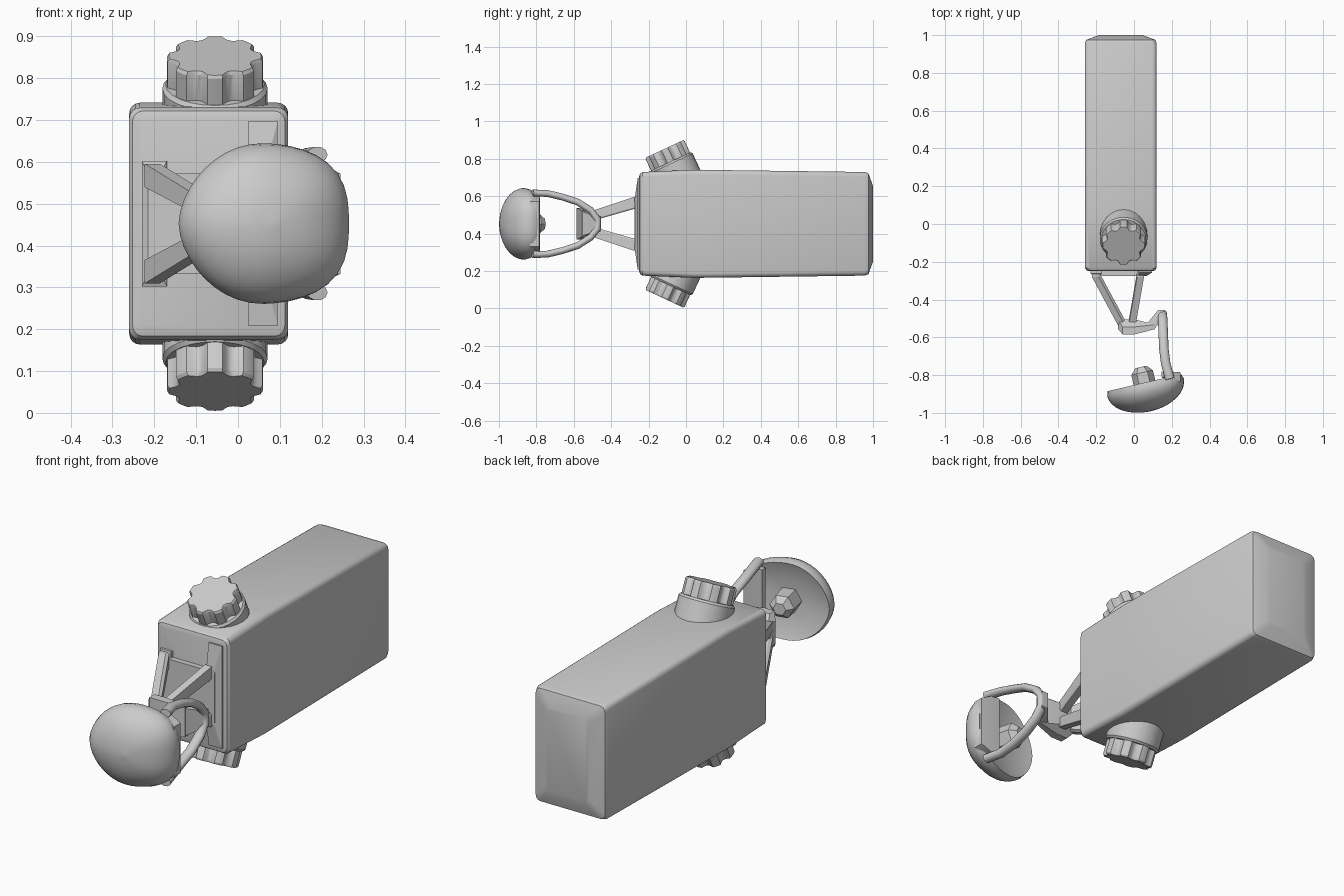
import bpy, bmesh, math
from mathutils import Vector, Matrix

cube = bpy.data.objects.get("Cube")
if cube:
    bpy.data.objects.remove(cube, do_unlink=True)

GREY = (0.6, 0.6, 0.6, 1)
mat = bpy.data.materials.new("plain grey")
mat.use_nodes = True
mat.diffuse_color = GREY
mat.node_tree.nodes["Principled BSDF"].inputs["Base Color"].default_value = GREY
MID = 0.4525  # mirror height of the whole model


def finish(name, bm, angle=30):
    bmesh.ops.recalc_face_normals(bm, faces=bm.faces)
    mesh = bpy.data.meshes.new(name)
    bm.to_mesh(mesh)
    bm.free()
    mesh.materials.append(mat)
    obj = bpy.data.objects.new(name, mesh)
    bpy.context.collection.objects.link(obj)
    bpy.ops.object.select_all(action="DESELECT")
    obj.select_set(True)
    bpy.context.view_layer.objects.active = obj
    if angle:
        bpy.ops.object.shade_smooth_by_angle(angle=math.radians(angle))
    return obj


def loft(name, rings, matrix=None, angle=30):
    """Skin a list of equal-length point rings and cap both ends."""
    bm = bmesh.new()
    loops = [[bm.verts.new(p) for p in ring] for ring in rings]
    n = len(loops[0])
    for a, b in zip(loops, loops[1:]):
        for i in range(n):
            j = (i + 1) % n
            bm.faces.new((a[i], a[j], b[j], b[i]))
    bm.faces.new(loops[0])
    bm.faces.new(loops[-1])
    if matrix:
        bm.transform(matrix)
    return finish(name, bm, angle)


def hull(name, points, angle=0):
    bm = bmesh.new()
    for p in points:
        bm.verts.new(p)
    out = bmesh.ops.convex_hull(bm, input=bm.verts)
    spare = [v for v in out["geom_interior"] if isinstance(v, bmesh.types.BMVert)]
    bmesh.ops.delete(bm, geom=spare, context="VERTS")
    return finish(name, bm, angle)


def box_at(center, half):
    c = Vector(center)
    return [c + Vector((sx * half[0], sy * half[1], sz * half[2]))
            for sx in (-1, 1) for sy in (-1, 1) for sz in (-1, 1)]


def rounded_section(y, inset, grow=0.0, radius=0.025):
    """Rounded rectangle across the body at depth y."""
    hx, hz = 0.19 - inset, 0.277 - inset + grow
    pts = []
    for k, (sx, sz) in enumerate(((1, 1), (-1, 1), (-1, -1), (1, -1))):
        for s in range(5):
            a = math.radians(90 * k + 22.5 * s)
            pts.append((-0.07 + sx * (hx - radius) + radius * math.cos(a), y,
                        MID + sz * (hz - radius) + radius * math.sin(a)))
    return pts


# Long main body with a softly domed rear end
loft("body", [rounded_section(*s) for s in (
    (-0.25, 0.022), (-0.245, 0.008), (-0.232, 0.0), (0.05, 0.0, 0.012),
    (0.955, 0.0), (0.975, 0.007), (1.0, 0.075))])


# Tilted collars and fluted knobs above and below
def circle(r, z, n=24):
    return [(r * math.cos(2 * math.pi * i / n), r * math.sin(2 * math.pi * i / n), z)
            for i in range(n)]


def fluted(r, z, flutes=8, steps=10):
    pts = []
    for i in range(flutes * steps):
        a = 2 * math.pi * i / (flutes * steps)
        offset = abs((a / (2 * math.pi) * flutes) % 1 - 0.5)
        depth = 0.017 * math.sqrt(max(0, 1 - (offset / 0.24) ** 2))
        pts.append(((r - depth) * math.cos(a), (r - depth) * math.sin(a), z))
    return pts


for side, word in ((1, "upper"), (-1, "lower")):
    place = (Matrix.Translation((0, 0, MID)) @ Matrix.Diagonal((1, 1, side, 1))
             @ Matrix.Translation((-0.055, -0.085, 0.79 - MID))
             @ Matrix.Rotation(math.radians(25), 4, "X"))
    loft(word + "_collar", [circle(0.126, -0.13), circle(0.126, -0.016), circle(0.118, -0.006)], place)
    loft(word + "_knob", [fluted(0.115, -0.01), fluted(0.115, 0.062), fluted(0.110, 0.07)], place)

# Front bracket: foot plates and four struts that meet at the link
hull("right_foot", box_at((-0.2, -0.25, MID), (0.03, 0.012, 0.15))
     + box_at((-0.2, -0.268, MID), (0.015, 0.005, 0.12)))
hull("left_foot", box_at((0.06, -0.25, MID), (0.035, 0.008, 0.245))
     + box_at((0.045, -0.27, MID), (0.02, 0.005, 0.13)))
hull("foot_bar", box_at((-0.07, -0.262, MID), (0.14, 0.014, 0.12)))
for side, word in ((1, "upper"), (-1, "lower")):
    for x0, x1, lr in ((-0.205, -0.065, "right"), (0.035, -0.01, "left")):
        hull(f"{word}_{lr}_strut",
             box_at((x0, -0.265, MID + side * 0.115), (0.018, 0.015, 0.028))
             + box_at((x1, -0.525, MID + side * 0.035), (0.018, 0.015, 0.022)))

# Link from the bracket to the ring
hull("link", box_at((-0.04, -0.53, MID), (0.045, 0.025, 0.055))
     + box_at((-0.03, -0.565, MID), (0.03, 0.02, 0.085))
     + box_at((0.09, -0.545, MID), (0.02, 0.012, 0.07)), 30)
hull("link_arm", box_at((0.09, -0.54, MID), (0.02, 0.014, 0.065))
     + box_at((0.145, -0.47, MID), (0.016, 0.016, 0.04)), 30)

# Open loop that carries the cap
half = [(0.19, -0.82, 0.165), (0.168, -0.74, 0.162), (0.158, -0.66, 0.143),
        (0.155, -0.58, 0.117), (0.152, -0.51, 0.073), (0.15, -0.472, 0.025)]
path = half + [(x, y, -z) for x, y, z in reversed(half)]
rings = []
for i, p in enumerate(path):
    t = (Vector(path[min(i + 1, len(path) - 1)]) - Vector(path[max(i - 1, 0)])).normalized()
    out = t.cross(Vector((1, 0, 0))).normalized()
    across = out.cross(t)
    rings.append([Vector(p) + Vector((0, 0, MID)) + across * 0.025 * math.cos(a) + out * 0.019 * math.sin(a)
                  for a in (2 * math.pi * k / 10 for k in range(10))])
loft("loop", rings, angle=50)


# Domed cap, fuller on its left, with a shallow hollow behind
def cap_ring(scale, depth, n=40):
    pts = []
    for i in range(n):
        a = 2 * math.pi * i / n
        c, s = math.cos(a), math.sin(a)
        p = 2.0 + 0.7 * c if c > 0 else 2.0 + 0.2 * c
        r = scale / (abs(c) ** p + abs(s) ** p) ** (1 / p)
        pts.append((0.208 * r * c, -depth, 0.192 * r * s))
    return pts


cap_place = Matrix.Translation((0.055, -0.84, MID)) @ Matrix.Rotation(math.radians(13), 4, "Z")
dome = [(math.cos(t), 0.025 + 0.13 * math.sin(t)) for t in (math.radians(d) for d in range(0, 89, 11))]
loft("cap", [cap_ring(*s) for s in [(0.05, 0.03), (0.5, 0.024), (0.85, 0.008), (0.96, 0.0)] + dome
             + [(0.03, 0.155)]], cap_place, 45)
# Raised lip where the loop meets the cap
hull("cap_edge", box_at((0.215, -0.81, MID), (0.03, 0.025, 0.12))
     + box_at((0.165, -0.795, MID), (0.02, 0.015, 0.15)), 30)

# Faceted nub behind the cap
loft("nub", [[(x, -y, z) for x, z, y in circle(r, d, 6)]
             for r, d in ((0.06, 0.035), (0.058, -0.055), (0.03, -0.085))], cap_place, 0)
